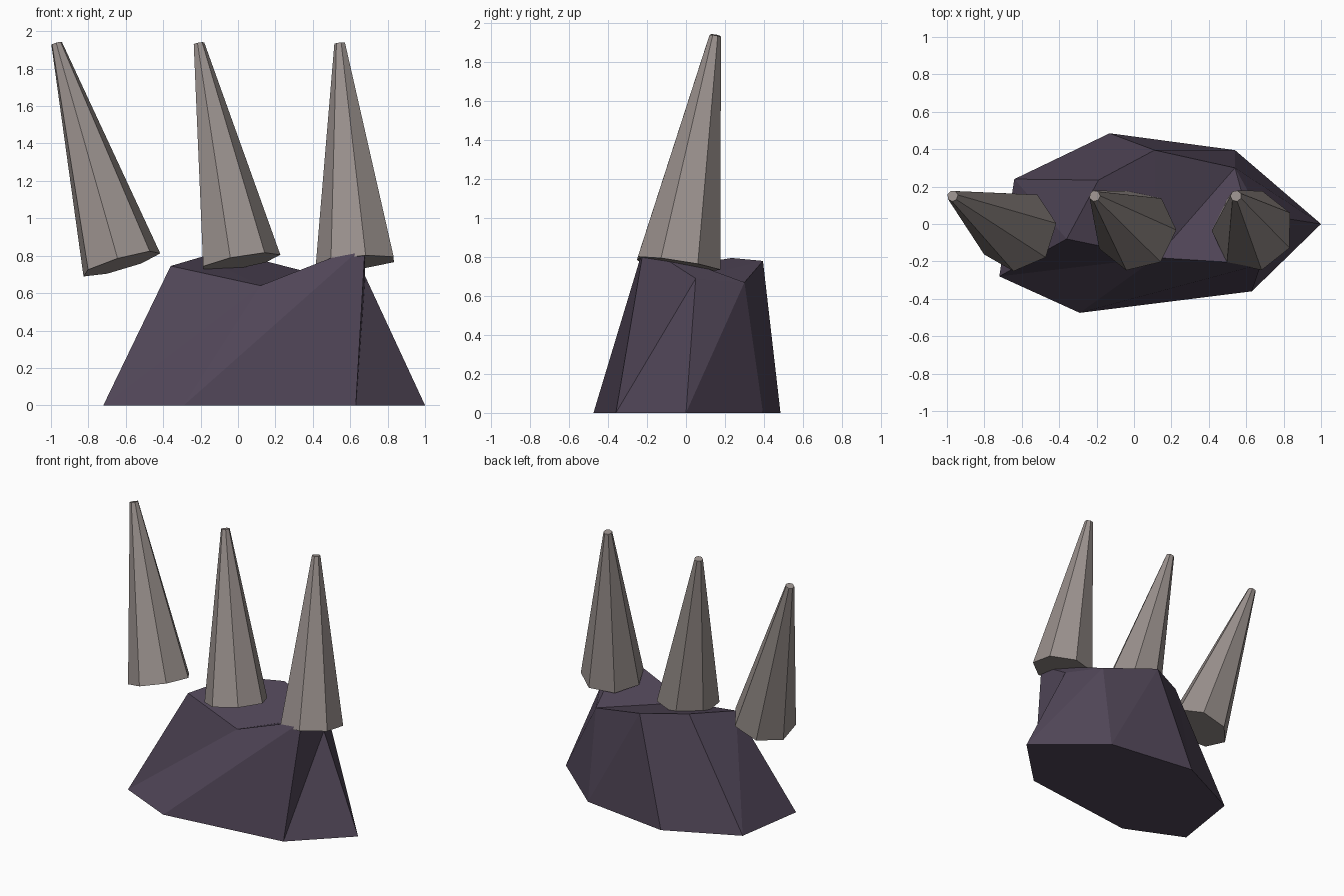
import bpy, bmesh, math
from mathutils import Vector, Matrix

if "Cube" in bpy.data.objects:
    bpy.data.objects.remove(bpy.data.objects["Cube"])


def material(name, rgb):
    m = bpy.data.materials.new(name)
    m.diffuse_color = (*rgb, 1)
    m.use_nodes = True
    m.node_tree.nodes["Principled BSDF"].inputs["Base Color"].default_value = m.diffuse_color
    return m


def make_object(name, bm, mat):
    bmesh.ops.recalc_face_normals(bm, faces=bm.faces[:])
    mesh = bpy.data.meshes.new(name)
    bm.to_mesh(mesh)
    bm.free()
    mesh.materials.append(mat)
    ob = bpy.data.objects.new(name, mesh)
    bpy.context.collection.objects.link(ob)
    return ob


rock_mat = material("dark purple stone", (0.08, 0.06, 0.095))
spike_mat = material("grey bone", (0.32, 0.28, 0.265))

# Rock base: irregular seven-sided footprint lofted to an uneven crown
foot = [(1.0, 0.0), (0.54, 0.395), (-0.13, 0.485), (-0.64, 0.24),
        (-0.72, -0.28), (-0.29, -0.475), (0.63, -0.36)]
crown = [(0.68, 0.05, 0.69), (0.54, 0.30, 0.67), (0.11, 0.395, 0.78),
         (-0.19, 0.235, 0.795), (-0.36, -0.08, 0.745), (0.12, -0.18, 0.64),
         (0.68, -0.215, 0.86)]
bm = bmesh.new()
low = [bm.verts.new((x, y, 0)) for x, y in foot]
top = [bm.verts.new(p) for p in crown]
n = len(low)
for i in range(n):
    j = (i + 1) % n
    bm.faces.new((low[i], low[j], top[j]))
    bm.faces.new((low[i], top[j], top[i]))
bm.faces.new(low[::-1])
# Crown facets: one ear at the right, the rest fanned from the low front corner
for a, b, c in ((6, 0, 1), (5, 6, 1), (5, 1, 2), (5, 2, 3), (5, 3, 4)):
    bm.faces.new((top[a], top[b], top[c]))
make_object("rock_base", bm, rock_mat)


# Spikes: seven-sided tapered cones leaning back and to the left
def spike(name, base, tip, turn):
    base, tip = Vector(base), Vector(tip)
    axis = tip - base
    bm = bmesh.new()
    rot = Vector((0, 0, 1)).rotation_difference(axis).to_matrix().to_4x4()
    rings = []
    for centre, r in ((base, 0.22), (tip, 0.03)):
        frame = Matrix.Translation(centre) @ rot
        angles = [math.radians(turn) + k * math.tau / 7 for k in range(7)]
        rings.append([bm.verts.new(frame @ Vector((r * math.cos(a), r * math.sin(a), 0)))
                      for a in angles])
    lo, hi = rings
    for k in range(7):
        m = (k + 1) % 7
        bm.faces.new((lo[k], lo[m], hi[m], hi[k]))
    bm.faces.new(lo[::-1])
    bm.faces.new(hi)
    make_object(name, bm, spike_mat)


spike("left_spike", (-0.625, -0.035, 0.757), (-0.97, 0.15, 1.935), 9)
spike("middle_spike", (0.01, -0.035, 0.765), (-0.21, 0.15, 1.935), 0)
spike("right_spike", (0.635, -0.035, 0.765), (0.545, 0.15, 1.935), 25.7)
